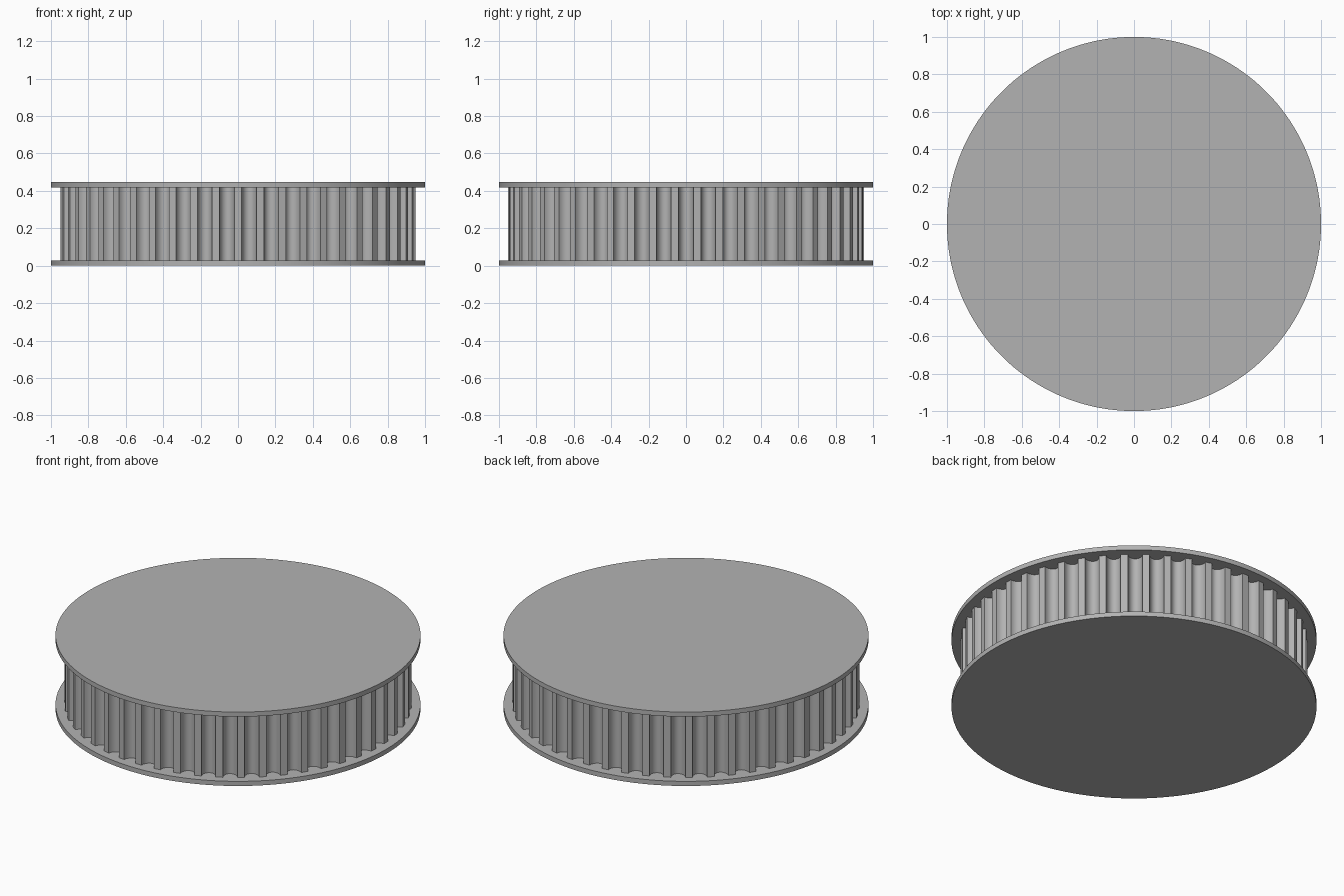
import bpy, bmesh
from math import sin, cos, pi, radians

TEETH = 50
LAND_RADIUS = 0.95
GROOVE_HALF = 0.04
GROOVE_DEPTH = 0.05
FLANGE = 0.028
HEIGHT = 0.447
START = -pi / 2

if "Cube" in bpy.data.objects:
    bpy.data.objects.remove(bpy.data.objects["Cube"])

grey = bpy.data.materials.new("plain grey")
grey.use_nodes = True
grey.diffuse_color = (0.45, 0.45, 0.45, 1)
grey.node_tree.nodes["Principled BSDF"].inputs["Base Color"].default_value = grey.diffuse_color


def prism(name, outline, bottom, top):
    """Extrude a closed outline upwards into a solid."""
    bm = bmesh.new()
    face = bm.faces.new([bm.verts.new((x, y, bottom)) for x, y in outline])
    grown = bmesh.ops.extrude_face_region(bm, geom=[face], use_keep_orig=True)
    moved = [v for v in grown["geom"] if isinstance(v, bmesh.types.BMVert)]
    bmesh.ops.translate(bm, verts=moved, vec=(0, 0, top - bottom))
    bmesh.ops.recalc_face_normals(bm, faces=bm.faces)
    mesh = bpy.data.meshes.new(name)
    bm.to_mesh(mesh)
    bm.free()
    mesh.materials.append(grey)
    obj = bpy.data.objects.new(name, mesh)
    bpy.context.collection.objects.link(obj)
    bpy.ops.object.select_all(action="DESELECT")
    obj.select_set(True)
    bpy.context.view_layer.objects.active = obj
    bpy.ops.object.shade_smooth_by_angle(angle=radians(30))
    return obj


def circle(radius, sides):
    return [(radius * cos(2 * pi * i / sides), radius * sin(2 * pi * i / sides))
            for i in range(sides)]


def toothed_outline():
    """Flat-topped teeth separated by rounded grooves."""
    points = []
    steps = 10
    for tooth in range(TEETH):
        middle = START + 2 * pi * (tooth + 0.5) / TEETH
        for i in range(steps + 1):
            t = pi * i / steps
            radius = LAND_RADIUS - GROOVE_DEPTH * sin(t)
            side = -GROOVE_HALF * cos(t)
            points.append((radius * cos(middle) - side * sin(middle),
                           radius * sin(middle) + side * cos(middle)))
    return points


# Toothed drum between two plain round flanges
prism("toothed_drum", toothed_outline(), FLANGE, HEIGHT - FLANGE)
prism("bottom_flange", circle(1, 180), 0, FLANGE)
prism("top_flange", circle(1, 180), HEIGHT - FLANGE, HEIGHT)
